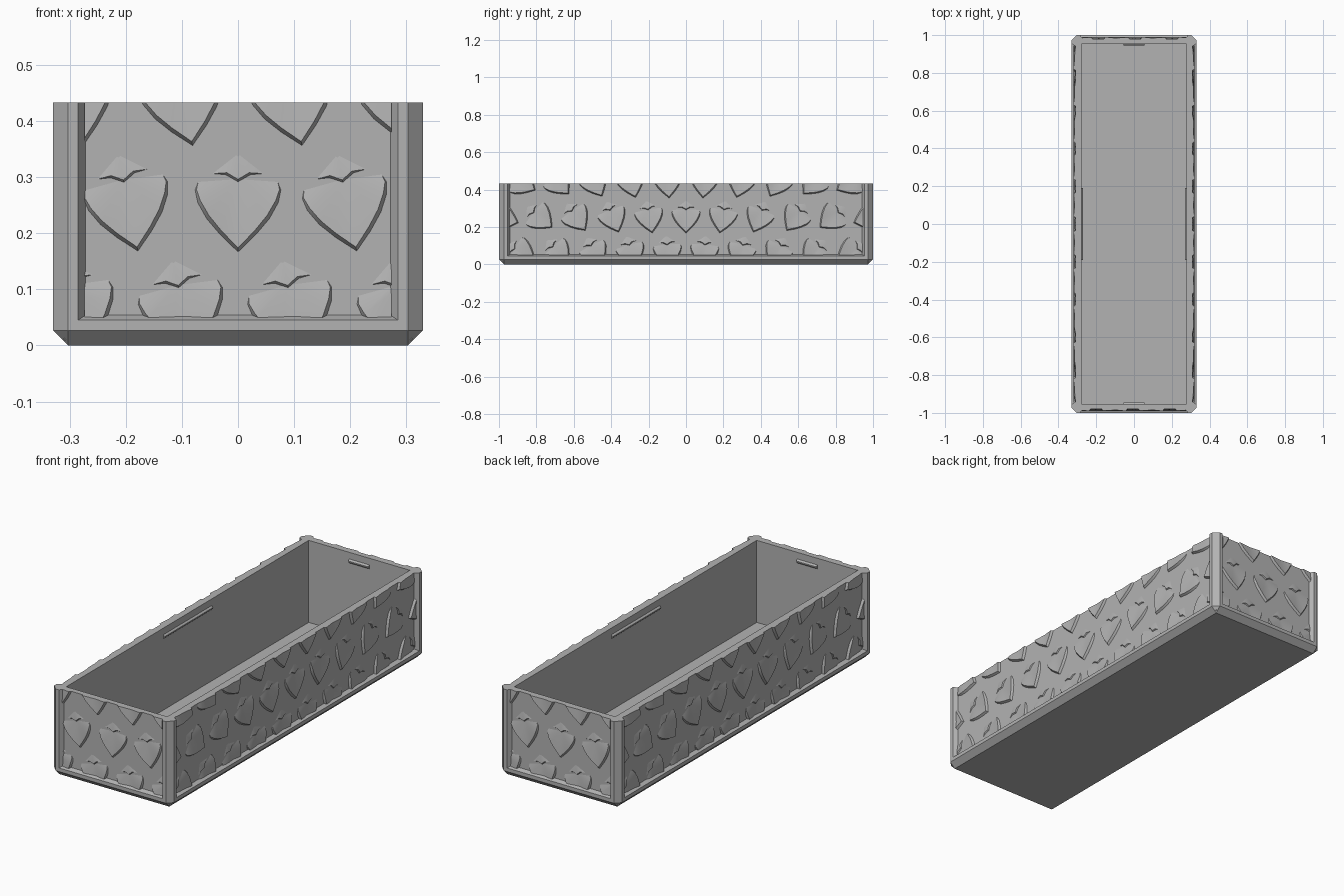
import bpy, bmesh, math
from mathutils import Matrix, Vector

if "Cube" in bpy.data.objects:
    bpy.data.objects.remove(bpy.data.objects["Cube"])

W, L, H = 0.33, 1.0, 0.433        # half width, half length, height
PX, PY = 0.31, 0.98               # recessed panel planes
IX, IY = 0.278, 0.953             # inner wall planes
CUT = 0.027                       # outer chamfer

grey = bpy.data.materials.new("grey_plastic")
grey.use_nodes = True
grey.diffuse_color = (0.45, 0.45, 0.45, 1)
grey.node_tree.nodes["Principled BSDF"].inputs["Base Color"].default_value = grey.diffuse_color


def finish(name, bm, matrix=None, smooth=False):
    bmesh.ops.remove_doubles(bm, verts=bm.verts, dist=1e-5)
    bmesh.ops.recalc_face_normals(bm, faces=bm.faces)
    if matrix:
        bm.transform(matrix)
    mesh = bpy.data.meshes.new(name)
    bm.to_mesh(mesh)
    bm.free()
    mesh.materials.append(grey)
    ob = bpy.data.objects.new(name, mesh)
    bpy.context.collection.objects.link(ob)
    if smooth:
        bpy.ops.object.select_all(action="DESELECT")
        ob.select_set(True)
        bpy.context.view_layer.objects.active = ob
        bpy.ops.object.shade_smooth_by_angle(angle=math.radians(25))
    return ob


def octagon(hx, hy, c, z):
    """Rectangle loop with corners cut by c."""
    quarter = [(hx, hy - c), (hx - c, hy)]
    pts = quarter + [(-x, y) for x, y in reversed(quarter)]
    return [(x, y, z) for x, y in pts + [(-x, -y) for x, y in pts]]


def loft(name, loops, matrix=None):
    """Join equal-sized loops in order and cap both ends."""
    bm = bmesh.new()
    rings = [[bm.verts.new(p) for p in loop] for loop in loops]
    n = len(rings[0])
    for a, b in zip(rings, rings[1:]):
        for i in range(n):
            j = (i + 1) % n
            bm.faces.new((a[i], a[j], b[j], b[i]))
    bm.faces.new(rings[0])
    bm.faces.new(rings[-1])
    return finish(name, bm, matrix)


def wall_frame(angle, dist):
    """Local x runs along the wall, y is up, z points out of the wall."""
    u = Vector((math.cos(angle), math.sin(angle), 0))
    n = Vector((math.sin(angle), -math.cos(angle), 0))
    m = Matrix((u, (0, 0, 1), n)).transposed().to_4x4()
    m.translation = n * dist
    return m


# Tray shell with open top
def rect(hx, hy, z):
    return [(hx, hy, z), (-hx, hy, z), (-hx, -hy, z), (hx, -hy, z)]


loft("tray_shell", [rect(PX, PY, 0.01), rect(PX, PY, H), rect(IX, IY, H), rect(IX, IY, 0.025)])

# Base rim, chamfered underneath and sloping in to the panels
loft("base_rim", [octagon(W - CUT, L - CUT, 0, 0), octagon(W, L, CUT, CUT),
                  octagon(W, L, CUT, 0.045), octagon(PX, PY, 0, 0.054),
                  octagon(PX, PY, 0, 0.02)][:4] + [octagon(IX, IY, 0, 0.024)])

# Corner posts
post = [(0.285, L), (W - CUT, L), (W, L - CUT), (W, 0.955), (PX, 0.942), (PX, PY), (0.272, PY)]
for side, sx in (("left", 1), ("right", -1)):
    for end, sy in (("back", 1), ("front", -1)):
        loft(f"{end}_{side}_post", [[(sx * x, sy * y, z) for x, y in post] for z in (0.03, H)])

# Heart scales: raised along the lower V, sinking away towards the notch
HEART = [(0, -0.076, 1), (0.03, -0.045, 1), (0.052, -0.018, 0.95),
         (0.067, 0.008, 0.8), (0.074, 0.028, 0.4), (0.07, 0.045, 0)]
NOTCH = [(0, 0.046, 1), (0.02, 0.058, 1), (0.05, 0.056, 0)]


def mirrored(half):
    return [(-x, y, h) for x, y, h in reversed(half[1:])] + half


def add_scale(bm, half, apex, height, foot, place):
    pts = mirrored(half)
    sink = -0.001
    centre = bm.verts.new(place @ Vector((0, apex, sink)))
    top, base = [], []
    for x, y, h in pts:
        out = Vector((x, y - apex, 0)).normalized() * foot * h
        top.append(bm.verts.new(place @ Vector((x, y, sink + height * h))))
        base.append(top[-1] if h == 0 else
                    bm.verts.new(place @ (Vector((x, y, sink)) + out)))
    for i in range(len(pts) - 1):
        bm.faces.new((centre, top[i], top[i + 1]))
        bm.faces.new((centre, base[i + 1], base[i]))
        ring = list(dict.fromkeys((top[i], base[i], base[i + 1], top[i + 1])))
        bm.faces.new(ring)


def scale_panel(name, angle, dist, half, step, lean):
    bm = bmesh.new()
    count = int(half / step) + 2
    for row in range(3):
        z = 0.062 + 0.188 * row
        for i in range(-count, count + 1):
            u = step * (i + 0.5 * (row % 2 == 0))
            place = Matrix.Translation((u, z, 0)) @ Matrix.Rotation(lean(u), 4, "Z")
            add_scale(bm, HEART, 0.05, 0.012, 0.008, place)
            add_scale(bm, NOTCH, 0.095, 0.006, 0.005, place)
    # Trim to the panel opening and close the cut ends
    for co, no in (((half, 0, 0), (1, 0, 0)), ((-half, 0, 0), (-1, 0, 0)),
                   ((0, H, 0), (0, 1, 0)), ((0, 0.05, 0), (0, -1, 0))):
        bmesh.ops.bisect_plane(bm, geom=bm.verts[:] + bm.edges[:] + bm.faces[:],
                               plane_co=co, plane_no=no, clear_outer=True)
        bmesh.ops.holes_fill(bm, edges=[e for e in bm.edges if e.is_boundary], sides=0)
    finish(name, bm, wall_frame(angle, dist), smooth=True)


def end_lean(u):
    return 0.2 if abs(u) > 0.05 else 0


def side_lean(u):
    return -(0.9 * u + 0.4 * u ** 3)


for k, name in enumerate(("front", "left", "back", "right")):
    angle = k * math.pi / 2
    long_side = k % 2 == 1
    if long_side:
        scale_panel(name + "_scales", angle, PX, 0.945, 0.195, side_lean)
    else:
        scale_panel(name + "_scales", angle, PY, 0.274, 0.195, end_lean)
    # Lid catch ridge on the inner face of the opposite wall
    half, dist = (0.19, IX) if long_side else (0.055, IY)
    ridge = [[(x, y + 0.39, d) for x, y, _ in rect(half, t, 0)]
             for t, d in ((0.01, -0.002), (0.01, 0), (0.003, 0.008))]
    loft(name + "_facing_catch_ridge", ridge, wall_frame(angle, -dist))
